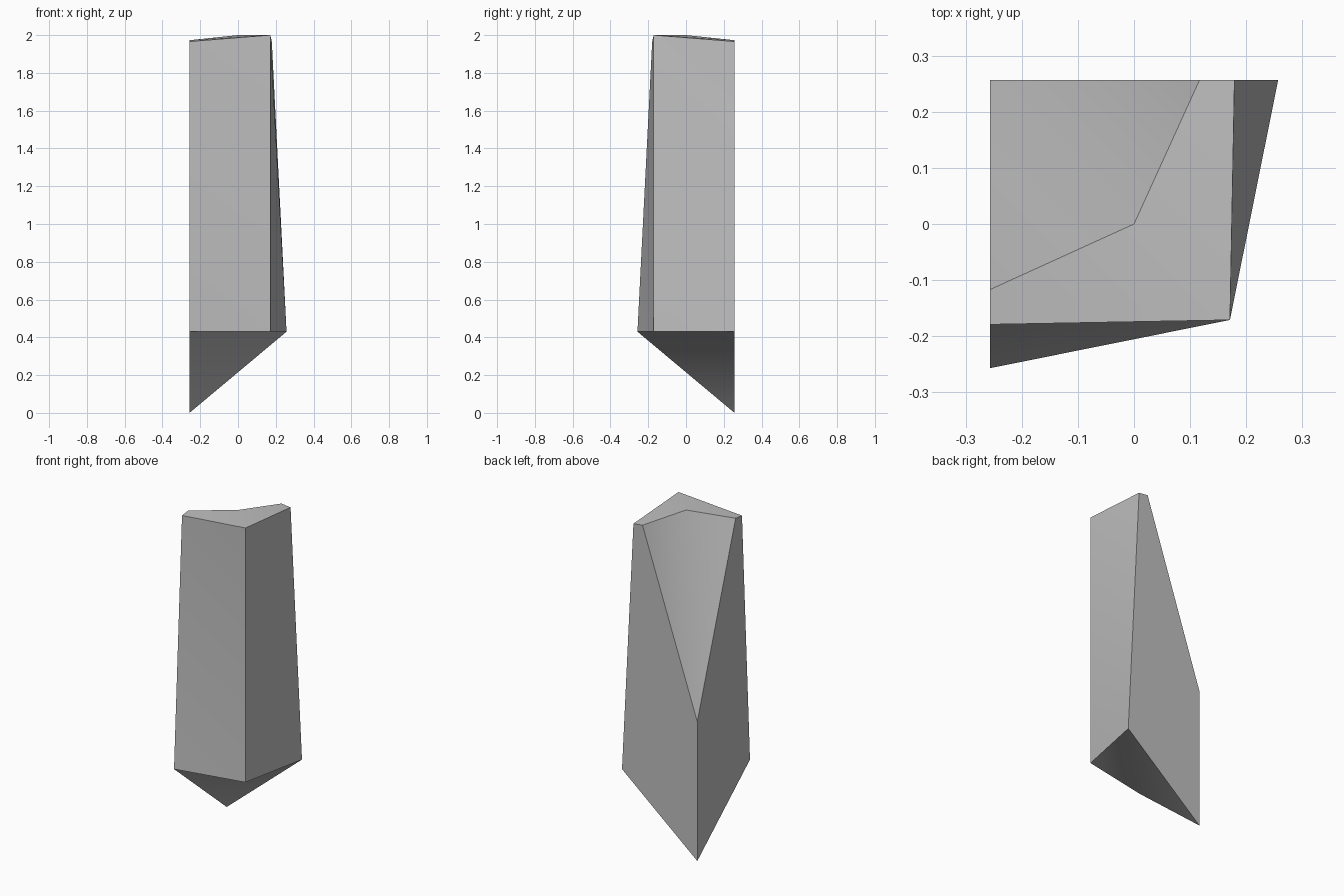
import bpy
import bmesh

cube = bpy.data.objects.get("Cube")
if cube:
    bpy.data.objects.remove(cube, do_unlink=True)

# Plain grey stone
grey = bpy.data.materials.new("stone grey")
grey.use_nodes = True
colour = (0.52, 0.52, 0.52, 1)
grey.diffuse_color = colour
grey.node_tree.nodes["Principled BSDF"].inputs["Base Color"].default_value = colour

W = 0.257     # half width of the footprint
R = 0.171     # inset of the outer ridge
BELT = 0.43   # height where the pointed foot begins

# Points on the diagonal symmetry plane (x = -y)
points = {
    "tip": (-W, W, 0),
    "ridge_low": (R, -R, BELT),
    "ridge_top": (R, -R, 2),
    "peak": (0, 0, 2),
    "notch": (-W, W, 0.86),
}
# Points on the left side, each with a twin across the diagonal
side = {
    "belt": (W, W, BELT),
    "shoulder": (0.179, W, 1.966),
    "rim": (0.117, W, 1.973),
}

bm = bmesh.new()
v = {name: bm.verts.new(co) for name, co in points.items()}
for name, (x, y, z) in side.items():
    v[name] = bm.verts.new((x, y, z))
    v[name + "_twin"] = bm.verts.new((-y, -x, z))

# Panels, each a softly shaded group of facets
panels = {
    "foot": ["tip belt belt_twin", "belt ridge_low belt_twin"],
    "left wall": ["belt shoulder ridge_top", "belt ridge_top ridge_low"],
    "front wall": ["belt_twin ridge_low shoulder_twin",
                   "ridge_low ridge_top shoulder_twin"],
    "cap": ["ridge_top shoulder rim peak",
            "ridge_top peak rim_twin shoulder_twin"],
    "scooped cut": ["peak rim notch", "peak notch rim_twin"],
    "back": ["tip notch rim shoulder belt"],
    "right": ["tip belt_twin shoulder_twin rim_twin notch"],
}
panel_of = {}
for panel, facets in panels.items():
    for facet in facets:
        face = bm.faces.new([v[name] for name in facet.split()])
        face.smooth = True
        panel_of[face] = panel

bmesh.ops.recalc_face_normals(bm, faces=bm.faces)

# Crisp edges between panels, soft shading within each
for edge in bm.edges:
    edge.smooth = len({panel_of[f] for f in edge.link_faces}) == 1

mesh = bpy.data.meshes.new("stone_shard")
bm.to_mesh(mesh)
bm.free()
mesh.materials.append(grey)
shard = bpy.data.objects.new("stone_shard", mesh)
bpy.context.collection.objects.link(shard)
